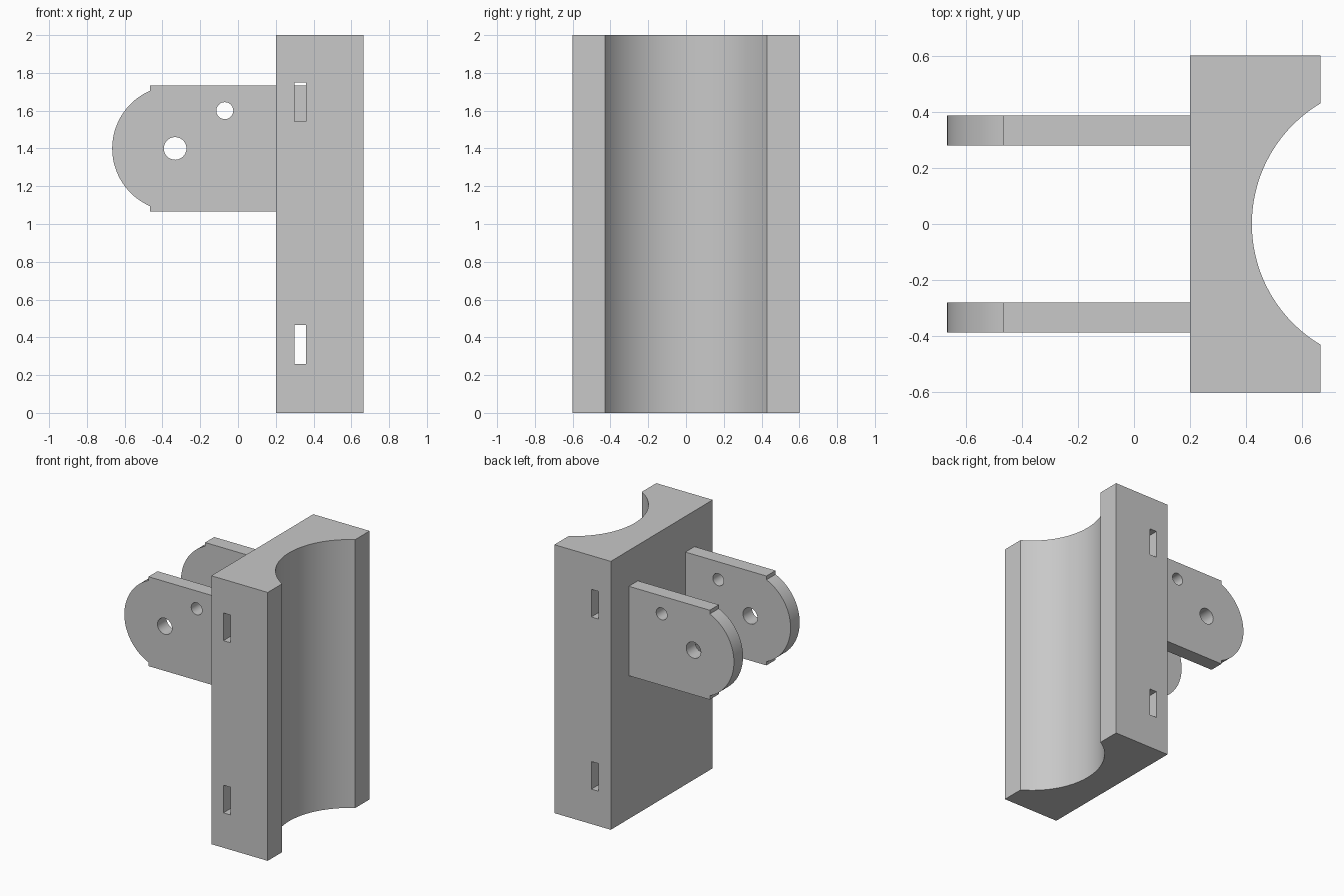
import bpy, bmesh, math
from mathutils import Vector

cube = bpy.data.objects.get("Cube")
if cube:
    bpy.data.objects.remove(cube, do_unlink=True)

grey = bpy.data.materials.new("plain grey")
grey.use_nodes = True
colour = (0.58, 0.58, 0.58, 1)
grey.diffuse_color = colour
grey.node_tree.nodes["Principled BSDF"].inputs["Base Color"].default_value = colour


def prism(name, points, direction):
    """Extrude a closed outline along a vector."""
    bm = bmesh.new()
    face = bm.faces.new([bm.verts.new(p) for p in points])
    geom = bmesh.ops.extrude_face_region(bm, geom=[face])["geom"]
    verts = [g for g in geom if isinstance(g, bmesh.types.BMVert)]
    bmesh.ops.translate(bm, verts=verts, vec=Vector(direction))
    bmesh.ops.recalc_face_normals(bm, faces=bm.faces)
    mesh = bpy.data.meshes.new(name)
    bm.to_mesh(mesh)
    bm.free()
    mesh.materials.append(grey)
    obj = bpy.data.objects.new(name, mesh)
    bpy.context.collection.objects.link(obj)
    return obj


def arc(cx, cy, r, start, end, steps):
    return [(cx + r * math.cos(start + (end - start) * i / steps),
             cy + r * math.sin(start + (end - start) * i / steps))
            for i in range(steps + 1)]


def cut(obj, outline, y0, y1):
    """Cut an x-z outline through the part along y."""
    cutter = prism("cutter", [(x, y0, z) for x, z in outline], (0, y1 - y0, 0))
    cutter.hide_render = True
    bpy.ops.object.select_all(action="DESELECT")
    bpy.context.view_layer.objects.active = obj
    obj.select_set(True)
    mod = obj.modifiers.new("cut", "BOOLEAN")
    mod.operation, mod.solver, mod.object = "DIFFERENCE", "EXACT", cutter
    bpy.ops.object.modifier_apply(modifier=mod.name)
    bpy.data.objects.remove(cutter, do_unlink=True)


def smooth(obj):
    bpy.ops.object.select_all(action="DESELECT")
    bpy.context.view_layer.objects.active = obj
    obj.select_set(True)
    bpy.ops.object.shade_smooth_by_angle(angle=math.radians(25))


# Upright block with a round groove down its outer side
BACK, OUTER, HALF = 0.2, 0.665, 0.6
GROOVE_X, GROOVE_R = 0.92, 0.5
reach = math.acos((OUTER - GROOVE_X) / GROOVE_R)
outline = [(BACK, HALF), (BACK, -HALF), (OUTER, -HALF)]
outline += arc(GROOVE_X, 0, GROOVE_R, 2 * math.pi - reach, reach, 48)
outline += [(OUTER, HALF)]
block = prism("clamp_block", [(x, y, 0) for x, y in outline], (0, 0, 2))

# Tie slots through the block
for low in (0.26, 1.543):
    high = low + 0.206
    cut(block, [(0.3, low), (0.36, low), (0.36, high), (0.3, high)], -0.7, 0.7)
smooth(block)

# Pair of rounded lugs, rooted inside the block
PIVOT_X, PIVOT_Z, LUG_R = -0.333, 1.4, 0.333
SHOULDER, ROOT = -0.467, 0.4
turn = math.acos((SHOULDER - PIVOT_X) / LUG_R)
lug = [(ROOT, PIVOT_Z + LUG_R), (SHOULDER, PIVOT_Z + LUG_R)]
lug += arc(PIVOT_X, PIVOT_Z, LUG_R, turn, 2 * math.pi - turn, 40)
lug += [(SHOULDER, PIVOT_Z - LUG_R), (ROOT, PIVOT_Z - LUG_R)]
for name, y in (("front_lug", -0.387), ("back_lug", 0.28)):
    obj = prism(name, [(x, y, z) for x, z in lug], (0, 0.107, 0))
    # Pivot hole and pin hole
    for x, z, r in ((PIVOT_X, PIVOT_Z, 0.06), (-0.07, 1.6, 0.045)):
        cut(obj, arc(x, z, r, 0, 2 * math.pi, 32)[:-1], y - 0.1, y + 0.2)
    smooth(obj)
